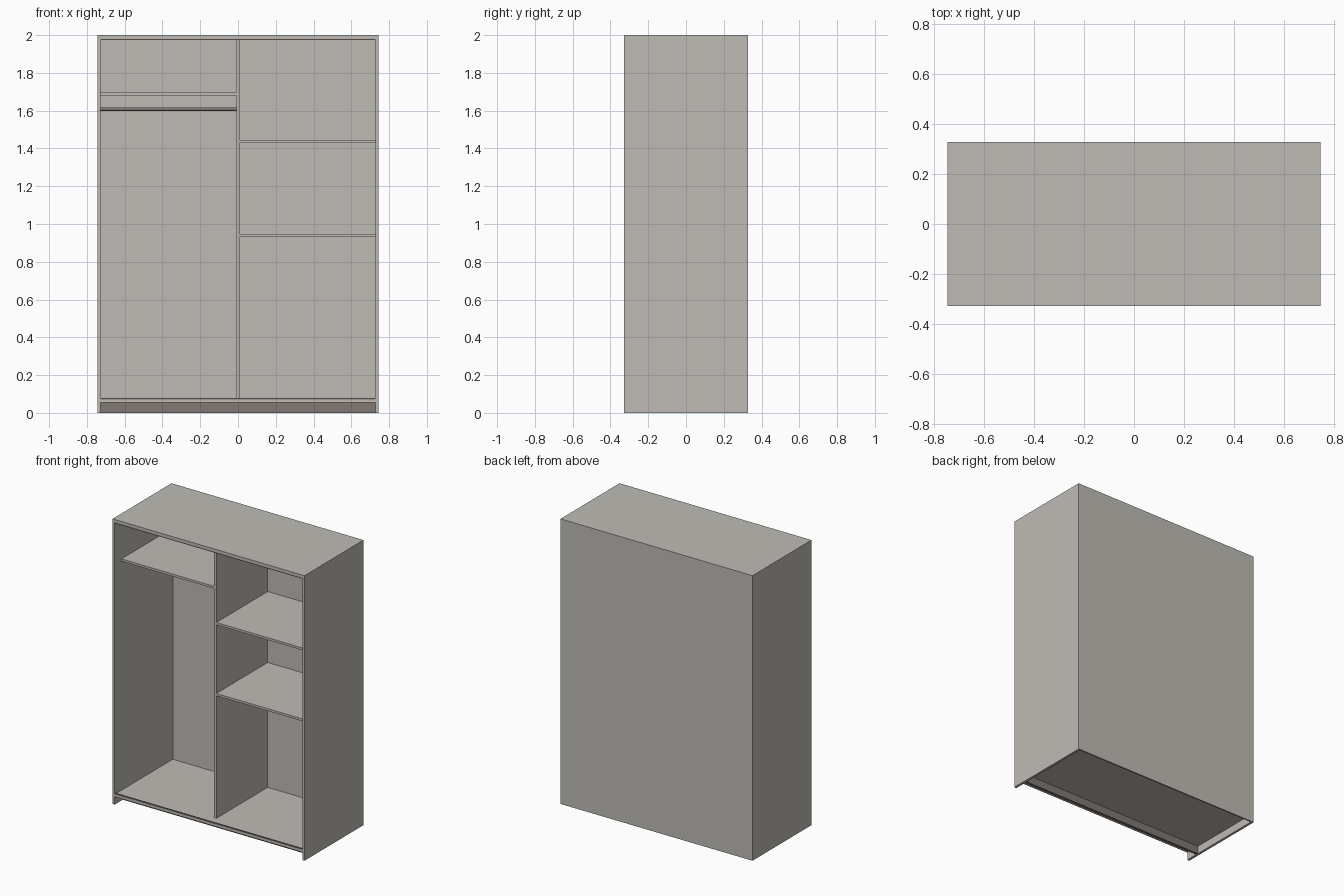
import bpy

default = bpy.data.objects.get("Cube")
if default:
    bpy.data.objects.remove(default, do_unlink=True)


def material(name, rgb):
    mat = bpy.data.materials.new(name)
    mat.use_nodes = True
    mat.diffuse_color = (*rgb, 1)
    mat.node_tree.nodes["Principled BSDF"].inputs["Base Color"].default_value = (*rgb, 1)
    return mat


board = material("pale_grey_board", (0.52, 0.50, 0.46))
trim = material("brown_grey_trim", (0.22, 0.19, 0.17))


def panel(name, x, y, z, mat=board):
    """Box given by its (low, high) range on each axis."""
    bpy.ops.mesh.primitive_cube_add(size=1, location=[sum(r) / 2 for r in (x, y, z)])
    obj = bpy.context.object
    obj.name = name
    obj.scale = [r[1] - r[0] for r in (x, y, z)]
    bpy.ops.object.transform_apply(location=False, rotation=False, scale=True)
    obj.data.materials.append(mat)
    return obj


W, D, H, T = 0.745, 0.327, 2.0, 0.017
inner = W - T
back = D - 0.01           # inner face of the back panel
recess = -D + 0.075       # front of the divider and shelves
floor = 0.072
half = T / 2
span = (-inner, inner)

# Carcass
for side, sign in (("left", 1), ("right", -1)):
    panel(side + "_side", sorted((sign * inner, sign * W)), (-D, D), (0, H))
panel("top_panel", span, (-D, D), (H - 0.02, H))
panel("back_panel", span, (back, D), (0, H - 0.02))
panel("floor_panel", span, (-D, back), (floor - T, floor))
panel("plinth", span, (-D + 0.09, -D + 0.107), (0, floor - T), trim)
panel("divider", (-half, half), (recess, back), (floor, H - 0.02))

# Sliding door tracks
panel("bottom_track", span, (-D, -D + 0.012), (floor, floor + 0.006), trim)
panel("top_track", span, (-D, -D + 0.012), (H - 0.026, H - 0.02), trim)

# Shelves
panel("hat_shelf", (-inner, -half), (recess, back), (1.679, 1.695))
for name, z in (("lower_shelf", 0.932), ("upper_shelf", 1.43)):
    panel(name, (half, inner), (recess, back), (z, z + 0.016))

# Hanging rail
bpy.ops.mesh.primitive_cylinder_add(vertices=24, radius=0.009, depth=inner - half,
                                    location=(-(inner + half) / 2, 0.03, 1.608),
                                    rotation=(0, 1.5708, 0))
rail = bpy.context.object
rail.name = "hanging_rail"
rail.data.materials.append(trim)
bpy.ops.object.shade_smooth_by_angle()
